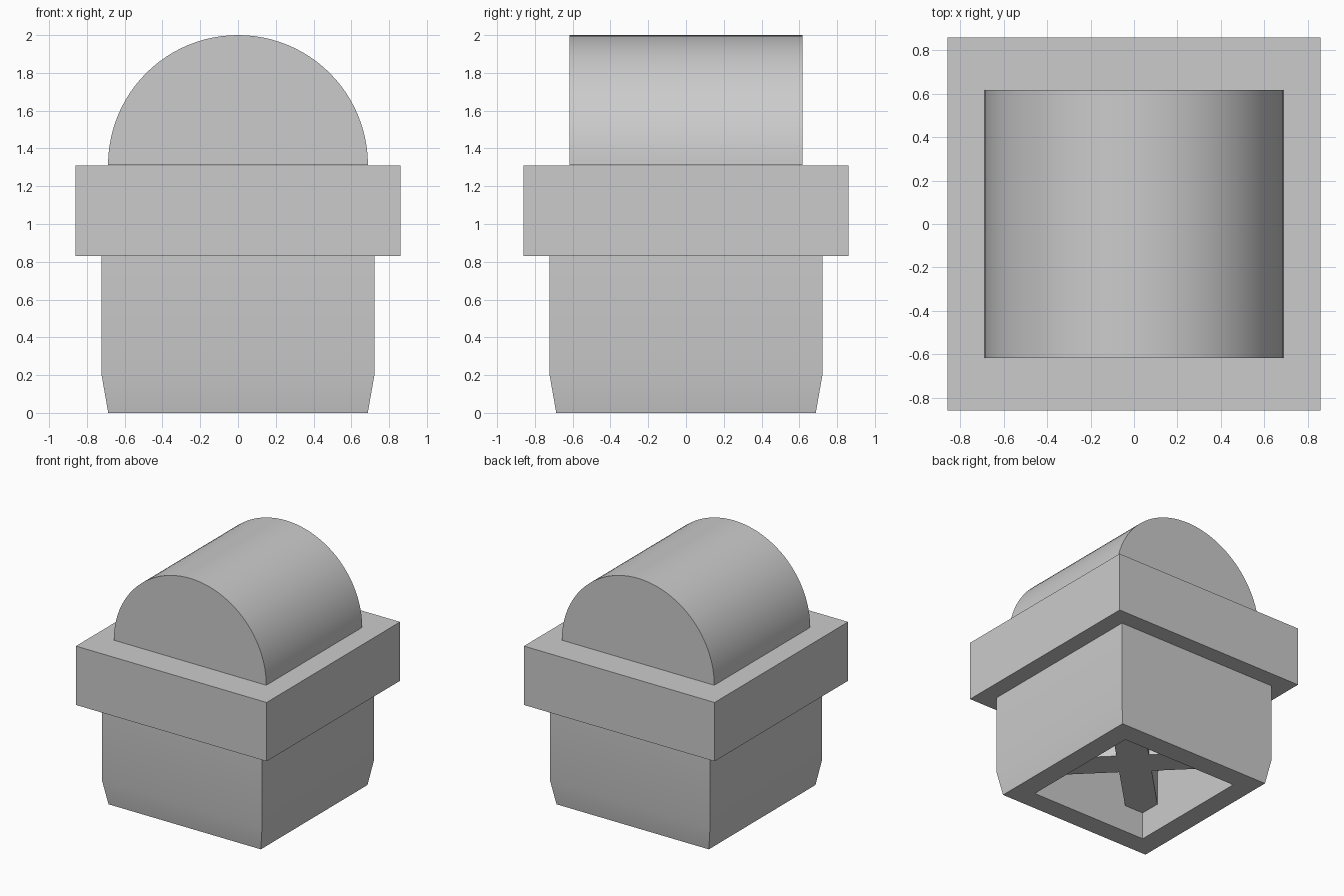
import bpy, bmesh, math
from mathutils import Matrix, Vector

cube = bpy.data.objects.get("Cube")
if cube:
    bpy.data.objects.remove(cube, do_unlink=True)

grey = bpy.data.materials.new("plain grey")
grey.use_nodes = True
colour = (0.6, 0.6, 0.6, 1)
grey.diffuse_color = colour
grey.node_tree.nodes["Principled BSDF"].inputs["Base Color"].default_value = colour


def finish(name, bm):
    """Turn a bmesh into a named, shaded object."""
    bmesh.ops.recalc_face_normals(bm, faces=bm.faces)
    mesh = bpy.data.meshes.new(name)
    bm.to_mesh(mesh)
    bm.free()
    mesh.materials.append(grey)
    obj = bpy.data.objects.new(name, mesh)
    bpy.context.collection.objects.link(obj)
    bpy.ops.object.select_all(action='DESELECT')
    obj.select_set(True)
    bpy.context.view_layer.objects.active = obj
    bpy.ops.object.shade_smooth_by_angle(angle=math.radians(30))
    return obj


def prism(name, outline, offset, matrix=Matrix()):
    """Extrude a closed outline along an offset."""
    bm = bmesh.new()
    face = bm.faces.new([bm.verts.new(p) for p in outline])
    new = bmesh.ops.extrude_face_region(bm, geom=[face], use_keep_orig=True)["geom"]
    bmesh.ops.translate(bm, vec=offset, verts=[v for v in new if isinstance(v, bmesh.types.BMVert)])
    bm.transform(matrix)
    return finish(name, bm)


def square(half, z):
    return [(sx * half, sy * half, z) for sx, sy in ((-1, -1), (1, -1), (1, 1), (-1, 1))]


# Hollow lower body: square rings from the recess ceiling, round the rim, up to the collar
bm = bmesh.new()
profile = [(0.52, 0.5), (0.52, 0), (0.687, 0), (0.722, 0.2), (0.722, 0.83)]
rings = [[bm.verts.new(p) for p in square(half, z)] for half, z in profile]
for a, b in zip(rings, rings[1:]):
    for i in range(4):
        j = (i + 1) % 4
        bm.faces.new((a[i], a[j], b[j], b[i]))
bm.faces.new(rings[0])
bm.faces.new(rings[-1])
finish("lower_body", bm)

# Wide square collar
prism("collar", square(0.86, 0.83), Vector((0, 0, 0.48)))

# Half-round top, its axis running front to back
radius = 0.688
arc = [(radius * math.cos(math.pi * i / 48), -0.618, 1.312 + radius * math.sin(math.pi * i / 48))
       for i in range(49)]
prism("rounded_top", arc, Vector((0, 1.236, 0)))

# Diagonal cross rib inside the recess, its arms ending within the walls
w, reach = 0.12, 0.86
arm = [Vector((w, w, 0.22)), Vector((w, reach, 0.22)), Vector((-w, reach, 0.22))]
cross = [Matrix.Rotation(math.pi / 2 * k, 3, 'Z') @ p for k in range(4) for p in arm]
prism("cross_rib", cross, Vector((0, 0, 0.3)), Matrix.Rotation(math.pi / 4, 4, 'Z'))
